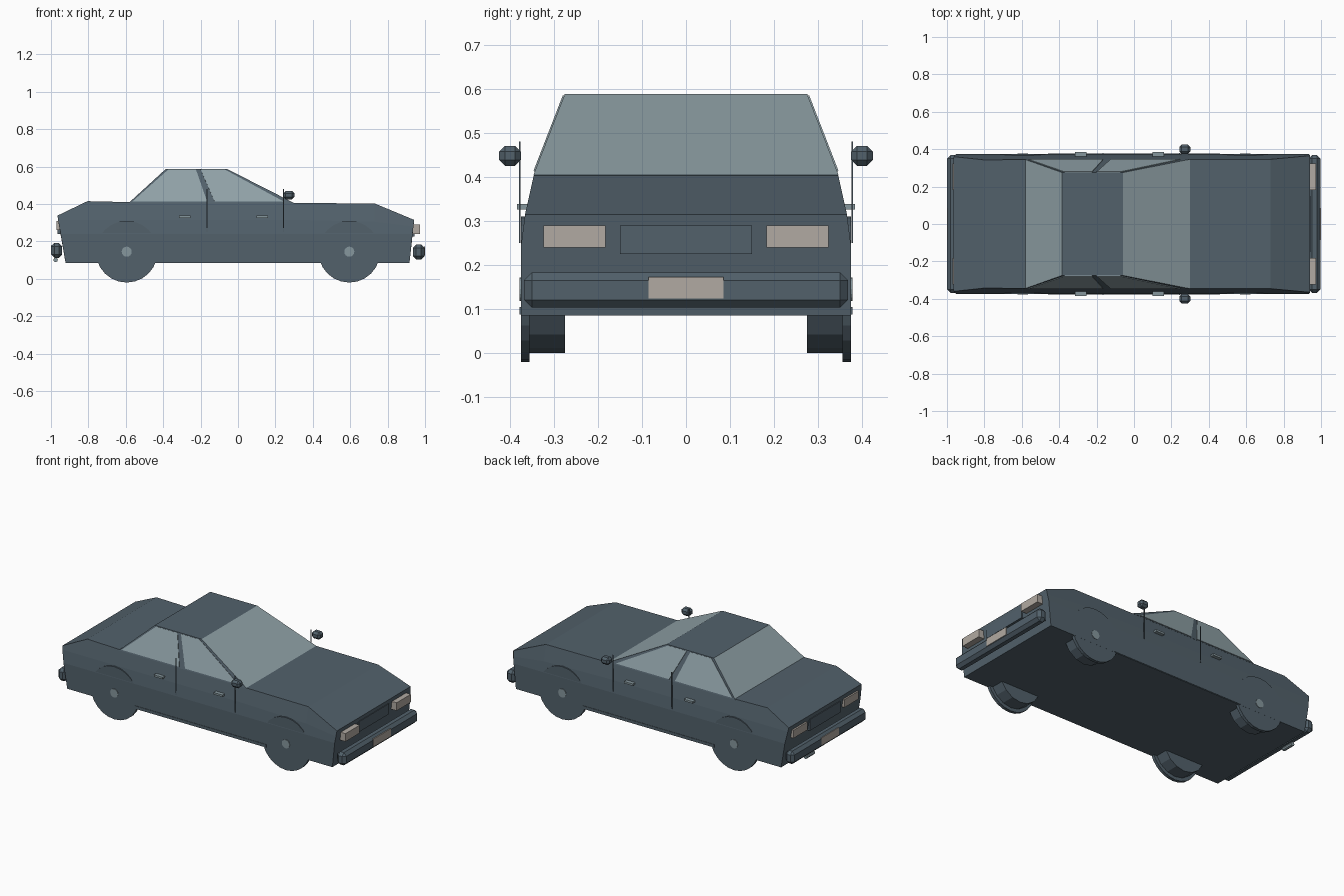
import bpy, bmesh, math
from mathutils import Vector

cube = bpy.data.objects.get("Cube")
if cube:
    bpy.data.objects.remove(cube, do_unlink=True)


def material(name, rgb):
    m = bpy.data.materials.new(name)
    m.use_nodes = True
    m.diffuse_color = (*rgb, 1)
    m.node_tree.nodes["Principled BSDF"].inputs["Base Color"].default_value = (*rgb, 1)
    return m


PAINT = material("slate paint", (0.085, 0.12, 0.148))
GLASS = material("pale blue glass", (0.28, 0.36, 0.39))
LAMP = material("warm lamp", (0.44, 0.40, 0.36))
METAL = material("grey metal", (0.24, 0.31, 0.34))


def finish(name, bm, *mats):
    bmesh.ops.recalc_face_normals(bm, faces=bm.faces)
    mesh = bpy.data.meshes.new(name)
    bm.to_mesh(mesh)
    bm.free()
    for m in mats:
        mesh.materials.append(m)
    ob = bpy.data.objects.new(name, mesh)
    bpy.context.collection.objects.link(ob)
    return ob


def box(name, mat, xs, ys, zs, bevel=0):
    bm = bmesh.new()
    bmesh.ops.create_cube(bm, size=1)
    for v in bm.verts:
        v.co = [(a + b) / 2 + c * (b - a) for c, (a, b) in zip(v.co, (xs, ys, zs))]
    if bevel:
        bmesh.ops.bevel(bm, geom=bm.edges[:], offset=bevel, segments=1,
                        affect='EDGES', clamp_overlap=True)
    return finish(name, bm, mat)


def disc(name, mat, x, z, r, y0, y1, sides=16):
    # cylinder lying along the y axis
    bm = bmesh.new()
    bmesh.ops.create_cone(bm, cap_ends=True, segments=sides, radius1=r, radius2=r,
                          depth=abs(y1 - y0))
    for v in bm.verts:
        v.co = (x + v.co.x, (y0 + y1) / 2 + v.co.z, z + v.co.y)
    return finish(name, bm, mat)


def half_width(z):
    # sides are upright low down and lean inward above the belt
    if z <= 0.24:
        return 0.375
    if z <= 0.315:
        return 0.375 - (z - 0.24) * 0.13
    return 0.365 - (z - 0.315) * 0.22


# Main body: sections along the length, each listing (x, z) from sill to deck
stations = [
    [(-0.922, 0.085), (-0.948, 0.24), (-0.962, 0.315), (-0.965, 0.338)],
    [(-0.805, 0.085), (-0.805, 0.24), (-0.805, 0.315), (-0.805, 0.415)],
    [(-0.585, 0.085), (-0.585, 0.24), (-0.585, 0.315), (-0.585, 0.41)],
    [(0.30, 0.085), (0.30, 0.24), (0.30, 0.315), (0.30, 0.405)],
    [(0.73, 0.085), (0.73, 0.24), (0.73, 0.305), (0.73, 0.403)],
    [(0.917, 0.085), (0.933, 0.24), (0.938, 0.28), (0.942, 0.315)],
]
bm = bmesh.new()
rings = []
for st in stations:
    ring = [(x, half_width(z), z) for x, z in st]
    ring += [(x, -y, z) for x, y, z in reversed(ring)]
    rings.append([bm.verts.new(p) for p in ring])
n = len(rings[0])
for a, b in zip(rings, rings[1:]):
    for i in range(n):
        j = (i + 1) % n
        bm.faces.new((a[i], a[j], b[j], b[i]))
bm.faces.new(rings[0])
bm.faces.new(rings[-1])
finish("body", bm, PAINT)

# Cabin: tapered block with full-width glass at both ends
BASE_Z, ROOF_Z = 0.405, 0.588
bm = bmesh.new()
low = [bm.verts.new((x, y, BASE_Z)) for x, y in
       ((-0.585, -0.346), (0.30, -0.346), (0.30, 0.346), (-0.585, 0.346))]
top = [bm.verts.new((x, y, ROOF_Z)) for x, y in
       ((-0.385, -0.275), (-0.06, -0.275), (-0.06, 0.275), (-0.385, 0.275))]
bm.faces.new(top)
bm.faces.new(low)
for i in range(4):
    j = (i + 1) % 4
    bm.faces.new((low[i], low[j], top[j], top[i]))
bm.normal_update()
for f in bm.faces:
    if abs(f.normal.x) > 0.4:
        f.material_index = 1
finish("cabin", bm, PAINT, GLASS)


def side_window(name, side, outline):
    # thin pane lying on the sloping cabin side
    bm = bmesh.new()
    layers = []
    for out in (-0.002, 0.003):
        layer = []
        for x, z in outline:
            y = 0.346 - (z - BASE_Z) / (ROOF_Z - BASE_Z) * 0.071
            layer.append(bm.verts.new((x, side * (y + out), z + out * 0.36)))
        layers.append(layer)
        bm.faces.new(layer)
    a, b = layers
    for i in range(len(a)):
        j = (i + 1) % len(a)
        bm.faces.new((a[i], a[j], b[j], b[i]))
    finish(name, bm, GLASS)


# Parts repeated on both sides
for side, label in ((1, "left"), (-1, "right")):
    def span(a, b):
        return sorted((side * a, side * b))

    side_window(f"{label}_rear_window", side,
                [(-0.565, 0.412), (-0.165, 0.412), (-0.225, 0.584), (-0.372, 0.584)])
    side_window(f"{label}_front_window", side,
                [(-0.125, 0.412), (0.245, 0.412), (-0.072, 0.584), (-0.20, 0.584)])
    for x, end in ((0.595, "front"), (-0.595, "rear")):
        disc(f"{label}_{end}_tyre", PAINT, x, 0.145, 0.145, *span(0.275, 0.371))
        disc(f"{label}_{end}_wheel_cover", METAL, x, 0.145, 0.09, *span(0.36, 0.3735))
        disc(f"{label}_{end}_hub", METAL, x, 0.145, 0.027, *span(0.36, 0.378))
        disc(f"{label}_{end}_arch", PAINT, x, 0.145, 0.165, *span(0.355, 0.3745), 24)
    for x, end in ((0.243, "front"), (-0.165, "rear")):
        box(f"{label}_{end}_door_seam", PAINT, (x - 0.003, x + 0.003),
            span(0.376, 0.379), (0.25, 0.48))
    for x, end in ((0.13, "front"), (-0.285, "rear")):
        box(f"{label}_{end}_door_handle", METAL, (x - 0.03, x + 0.03),
            span(0.36, 0.384), (0.326, 0.338))
    box(f"{label}_mirror", PAINT, (0.242, 0.302), span(0.375, 0.424), (0.425, 0.47), 0.013)
    box(f"{label}_sill", PAINT, (-0.46, 0.46), span(0.37, 0.3775), (0.088, 0.105))
    box(f"{label}_headlight", LAMP, (0.92, 0.972), span(0.183, 0.323), (0.24, 0.29))
    box(f"{label}_tail_light", LAMP, (-0.971, -0.94), span(0.183, 0.323), (0.26, 0.31))

# Ends: bumpers, plates, centre panels and exhaust
box("front_bumper", PAINT, (0.935, 0.997), (-0.368, 0.368), (0.103, 0.183), 0.018)
box("rear_bumper", PAINT, (-0.999, -0.94), (-0.368, 0.368), (0.112, 0.192), 0.018)
box("front_plate", LAMP, (0.994, 1.0), (-0.085, 0.085), (0.124, 0.173))
box("rear_plate", LAMP, (-1.0, -0.996), (-0.085, 0.085), (0.132, 0.18))
box("grille", PAINT, (0.92, 0.943), (-0.15, 0.15), (0.225, 0.29))
box("rear_panel", PAINT, (-0.965, -0.94), (-0.15, 0.15), (0.24, 0.31))
disc("exhaust", METAL, -0.975, 0.101, 0.012, 0.13, 0.21, 8)
